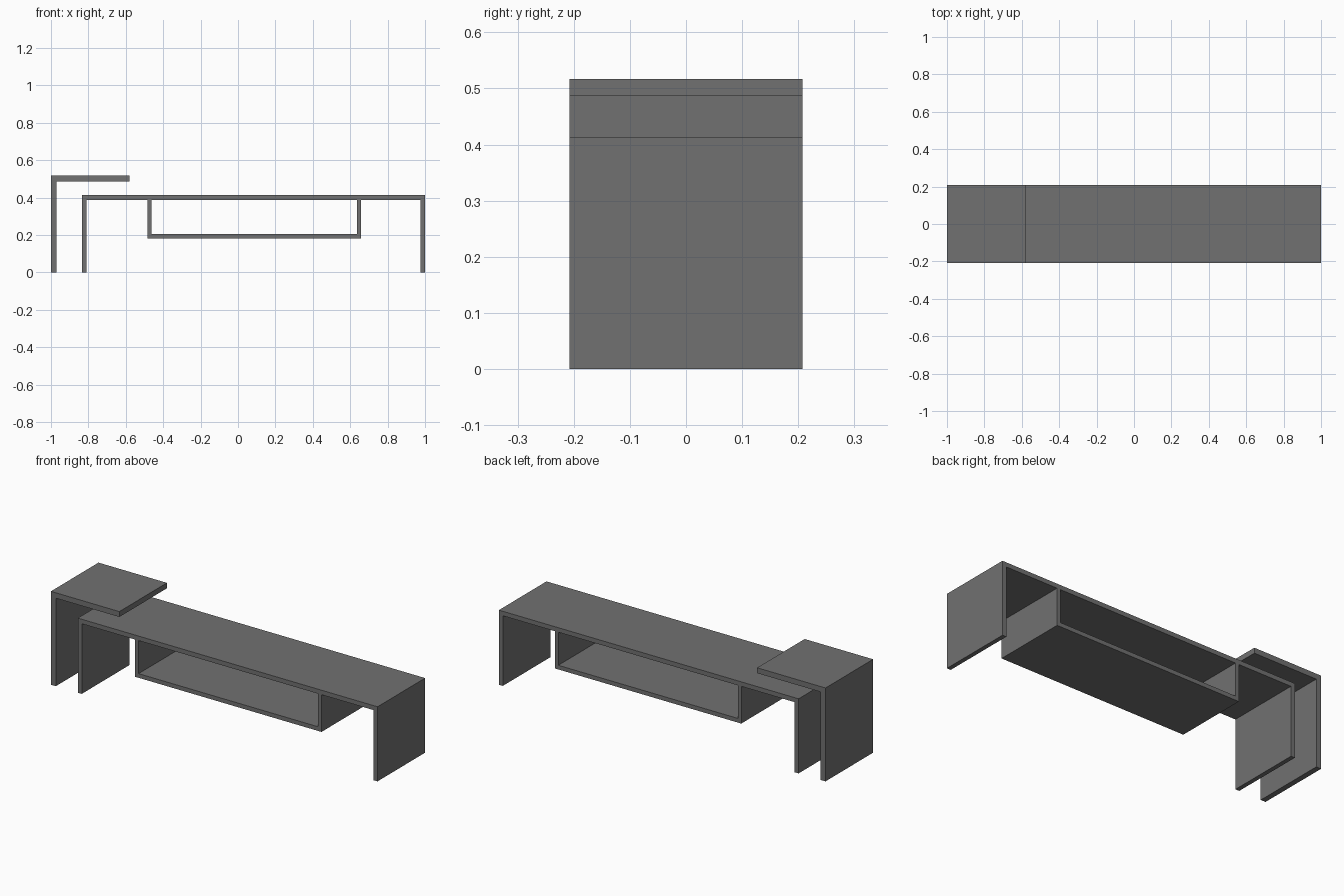
import bpy
import bmesh

if "Cube" in bpy.data.objects:
    bpy.data.objects.remove(bpy.data.objects["Cube"])

HALF_DEPTH = 0.208

# Dark grey finish shared by all parts
finish = bpy.data.materials.new("dark_grey")
finish.diffuse_color = (0.165, 0.165, 0.165, 1.0)
finish.use_nodes = True
finish.node_tree.nodes["Principled BSDF"].inputs["Base Color"].default_value = finish.diffuse_color


def extrude_profile(name, points):
    """Extrude a closed x-z outline across the full depth."""
    bm = bmesh.new()
    face = bm.faces.new([bm.verts.new((x, -HALF_DEPTH, z)) for x, z in points])
    result = bmesh.ops.extrude_face_region(bm, geom=[face])
    verts = [v for v in result["geom"] if isinstance(v, bmesh.types.BMVert)]
    bmesh.ops.translate(bm, verts=verts, vec=(0, 2 * HALF_DEPTH, 0))
    bmesh.ops.recalc_face_normals(bm, faces=bm.faces)
    mesh = bpy.data.meshes.new(name)
    bm.to_mesh(mesh)
    bm.free()
    mesh.materials.append(finish)
    obj = bpy.data.objects.new(name, mesh)
    bpy.context.collection.objects.link(obj)
    return obj


def bracket(x0, x1, z_open, z_closed, side, slab):
    """U outline: two uprights joined by a slab at z_closed."""
    inner = z_closed + slab
    return [(x0, z_open), (x0, z_closed), (x1, z_closed), (x1, z_open),
            (x1 - side, z_open), (x1 - side, inner),
            (x0 + side, inner), (x0 + side, z_open)]


# Main bench: top with two panel legs
extrude_profile("bench_frame", bracket(-0.835, 1.0, 0.0, 0.413, 0.024, -0.025))

# Open shelf tray hanging under the bench top
extrude_profile("hanging_shelf", bracket(-0.484, 0.657, 0.388, 0.182, 0.021, 0.023))

# Raised side stand: one leg with an overhanging top
extrude_profile("raised_stand", [(-1.0, 0.0), (-1.0, 0.517), (-0.581, 0.517),
                                 (-0.581, 0.487), (-0.97, 0.487), (-0.97, 0.0)])
